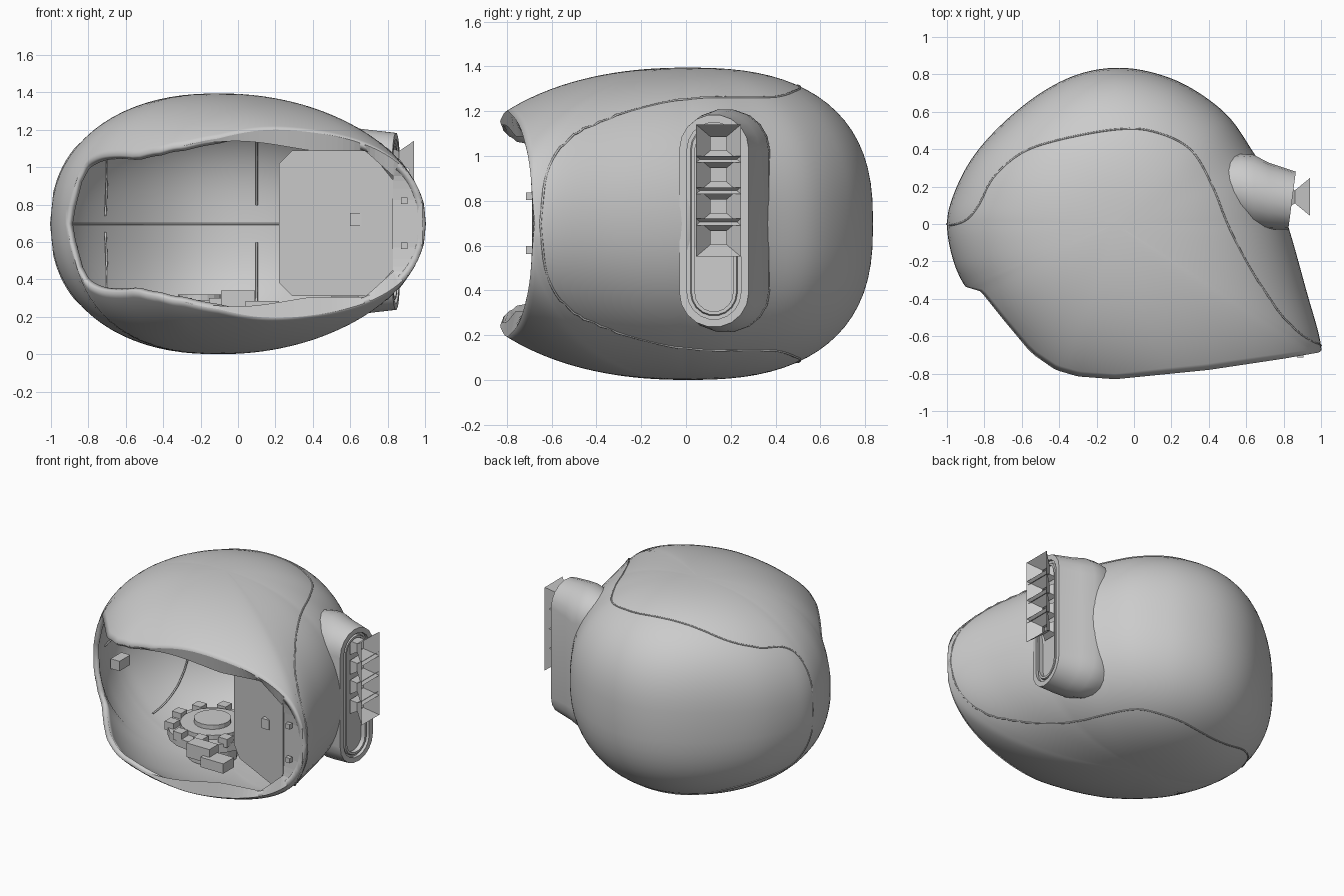
import bpy, bmesh, math
from mathutils import Vector

if "Cube" in bpy.data.objects:
    bpy.data.objects.remove(bpy.data.objects["Cube"])

GREY = (0.6, 0.6, 0.6, 1)
mat = bpy.data.materials.new("plain grey")
mat.diffuse_color = GREY
mat.use_nodes = True
mat.node_tree.nodes["Principled BSDF"].inputs["Base Color"].default_value = GREY

CENTRE, MID, HALF = Vector((-0.1, 0)), 0.697, 0.697
PLAN = [(.5, .58), (.3, .73), (.1, .81), (-.1, .835), (-.3, .8), (-.5, .7), (-.7, .54),
        (-.86, .36), (-.96, .17), (-1, 0), (-.965, -.2), (-.89, -.36), (-.76, -.575),
        (-.48, -.9), (-.27, -.99), (0, -1.06), (.3, -1.11), (.6, -1.06), (.85, -.94),
        (.98, -.8), (1, -.65), (.92, -.35), (.83, -.03), (.75, .2), (.64, .38)]
FRONT = [(-1.2, -.3), (-.92, -.33), (-.82, -.36), (-.7, -.51), (-.55, -.69), (-.42, -.78),
         (-.3, -.815), (-.1, -.83), (.4, -.78), (.8, -.72), (1.2, -.65)]


def smooth_loop(pts, steps):
    """Closed spline through plan points."""
    out, n = [], len(pts)
    for i in range(n):
        a, b, c, d = (Vector(pts[(i + k) % n]) for k in (-1, 0, 1, 2))
        for s in range(steps):
            t = s / steps
            out.append(0.5 * (2 * b + (c - a) * t + (2 * a - 5 * b + 4 * c - d) * t**2
                              + (3 * b - a - 3 * c + d) * t**3))
    return out


STEPS = 8
RAYS = [p - CENTRE for p in smooth_loop(PLAN, STEPS)]
N = len(RAYS)
# Rounder radii used towards the poles
ROUND = [sum(RAYS[(i + k) % N].length for k in range(-20, 21)) / 41 for i in range(N)]


def front_y(x):
    for (x0, y0), (x1, y1) in zip(FRONT, FRONT[1:]):
        if x <= x1:
            return y0 + (y1 - y0) * (x - x0) / (x1 - x0)
    return FRONT[-1][1]


def shell_point(i, c, side=1, scale=1):
    """Point on the shell: c runs from 0 at the pole to 1 at the equator."""
    d = RAYS[i].normalized()
    e = 2.17 - 0.1 * d.x + 0.42 * max(0, d.y)
    s = max(0, 1 - c**e) ** (1 / e)
    r = (ROUND[i] + (RAYS[i].length - ROUND[i]) * c * c) * c * scale
    return Vector((CENTRE.x + d.x * r, d.y * r, MID + side * HALF * scale * s))


def bisect(test):
    """Largest value from 0 to 1 that passes the test."""
    lo, hi = 0, 1
    for _ in range(30):
        c = (lo + hi) / 2
        lo, hi = (c, hi) if test(c) else (lo, c)
    return hi


def on_shell(x, y, side=1, scale=1):
    """Point on the shell above or below a plan position."""
    q = Vector((x, y)) - CENTRE
    i = max(range(N), key=lambda k: RAYS[k].normalized().dot(q.normalized()))
    c = bisect(lambda t: (shell_point(i, t, 1, scale).xy - CENTRE).length < q.length)
    p = shell_point(i, c, side, scale)
    if c < 0.999:
        p.xy = (x, y)
    return p


def finish(name, bm, smooth=None):
    me = bpy.data.meshes.new(name)
    bm.to_mesh(me)
    bm.free()
    ob = bpy.data.objects.new(name, me)
    bpy.context.collection.objects.link(ob)
    me.materials.append(mat)
    if smooth:
        bpy.ops.object.select_all(action='DESELECT')
        ob.select_set(True)
        bpy.context.view_layer.objects.active = ob
        bpy.ops.object.shade_smooth_by_angle(angle=math.radians(smooth))
    return ob


def loft(name, loops, smooth=None, cap=True, closed=True):
    bm = bmesh.new()
    rows = [[bm.verts.new(p) for p in loop] for loop in loops]
    n = len(rows[0])
    for a, b in zip(rows, rows[1:]):
        for i in range(n if closed else n - 1):
            j = (i + 1) % n
            bm.faces.new((a[i], a[j], b[j], b[i]))
    if cap:
        bm.faces.new(rows[-1])
    bmesh.ops.recalc_face_normals(bm, faces=bm.faces)
    return finish(name, bm, smooth)


def box(name, loc, size):
    bm = bmesh.new()
    bmesh.ops.create_cube(bm, size=1)
    for v in bm.verts:
        v.co = Vector(loc) + Vector(a * b for a, b in zip(v.co, size))
    return finish(name, bm)


def tube(name, pts, r=0.006):
    cu = bpy.data.curves.new(name, 'CURVE')
    cu.dimensions, cu.bevel_depth, cu.bevel_resolution = '3D', r, 1
    sp = cu.splines.new('POLY')
    sp.points.add(len(pts) - 1)
    for q, p in zip(sp.points, pts):
        q.co = (*p, 1)
    ob = bpy.data.objects.new(name, cu)
    bpy.context.collection.objects.link(ob)
    cu.materials.append(mat)


# Egg shaped shell, stopping at the front opening
def inside(i, c):
    p = shell_point(i, c)
    return p.y >= front_y(p.x)


LIMITS = [1 if inside(i, 1) else bisect(lambda c: inside(i, c)) for i in range(N)]
ROWS = 20
bm = bmesh.new()
for side in (1, -1):
    grid = [[bm.verts.new(shell_point(i, math.sin(math.asin(c) * k / ROWS), side))
             for k in range(ROWS + 1)] for i, c in enumerate(LIMITS)]
    for i, a in enumerate(grid):
        b = grid[(i + 1) % N]
        for k in range(ROWS):
            f = (a[k], a[k + 1], b[k + 1], b[k])
            bm.faces.new(f if side > 0 else f[::-1])
bmesh.ops.remove_doubles(bm, verts=bm.verts, dist=0.001)
bmesh.ops.recalc_face_normals(bm, faces=bm.faces)
if max(bm.faces, key=lambda f: f.calc_center_median().z).normal.z < 0:
    bmesh.ops.reverse_faces(bm, faces=bm.faces)
shell = finish("shell", bm, 40)
sol = shell.modifiers.new("thickness", 'SOLIDIFY')
sol.thickness, sol.offset = 0.035, -1

# Broad rim at the left end of the opening, tapering out along the lips
edge = [i for i in range(N) if LIMITS[i] < 1 and shell_point(i, LIMITS[i]).x > -0.3]
outer = [shell_point(i, LIMITS[i], 1) for i in edge] + [shell_point(i, LIMITS[i], -1) for i in edge[::-1]]
inner = []
for p in outer:
    x = min(p.x, 0.83)
    top = 0.39 - max(0, x - 0.68) * 0.9
    q = Vector((x, p.y + 0.02, MID + max(-top, min(top, p.z - MID))))
    inner.append(p.lerp(q, min(1, (p.x + 0.3) / 0.7)))
loft("opening_rim", [outer, inner], cap=False, closed=False)
for z in (0.58, 0.82):
    box("rim_stud", (0.89, -0.7, z), (0.035, 0.03, 0.035))

# Slanted interior panel with clipped corners
shape = [(.22, .38), (.29, .31), (.7, .31), (.83, .45), (.83, .93), (.7, 1.09), (.29, 1.09), (.22, 1.02)]
slant = lambda x: -0.36 - (x - 0.22) * 0.52
loft("interior_panel", [[(x, slant(x) + d, z) for x, z in shape] for d in (0.02, 0)])
box("panel_knob", (0.63, slant(0.63), 0.72), (0.06, 0.04, 0.07))

# Thin seams on the outside, with a guard point at each end
SEAM = [(-1.1, -.01), (-1, -.01), (-.9, .02), (-.83, .1), (-.75, .25), (-.6, .38), (-.4, .45),
        (-.1, .505), (.1, .495), (.3, .4), (.42, .2), (.5, 0), (.6, -.2), (.7, -.36), (.8, -.5),
        (.92, -.61), (1.02, -.65), (1.1, -.68)]
seam = smooth_loop(SEAM, 6)[6:6 * (len(SEAM) - 2) + 1]
for side in (1, -1):
    tube("outer_seam", [on_shell(*p, side) for p in seam], 0.005)
    # Ribs on the inner wall
    for x, back in ((0.1, 0.76), (-0.7, 0.48)):
        tube("inner_rib", [on_shell(x, back * (1 - k / 12), side, 0.945) for k in range(12)])
belt = [i for i in range(N) if RAYS[i].x < 0.35 and RAYS[i].y > -0.2]
tube("inner_belt", [shell_point(i, 1, 1, 0.95) for i in belt])


# Flared side intake with a recessed slot
def slot(x, cy, w, h, tilt=0.0):
    pts = []
    for k in range(20):
        a = math.pi * (k if k < 10 else k - 10) / 9 + (0 if k < 10 else math.pi)
        dz = h - w if k < 10 else w - h
        y = cy + w * math.cos(a)
        pts.append((x + tilt * (y - 0.125), y, 0.71 + dz + w * math.sin(a)))
    return pts


loft("side_intake", [slot(.5, .21, .155, .475), slot(.57, .195, .18, .495), slot(.64, .175, .195, .5),
                     slot(.72, .15, .178, .49),
                     slot(.845, .125, .155, .475, .13), slot(.845, .125, .12, .44, .13),
                     slot(.825, .125, .12, .44, .13), slot(.825, .125, .105, .425, .13),
                     slot(.84, .125, .1, .42, .13), slot(.84, .125, .085, .405, .13),
                     slot(.81, .125, .085, .405, .13)], 35)

# Stack of open square funnels in the intake
for k in range(4):
    z = 1.055 - 0.14 * k
    ring = lambda x, w, h: [(x, 0.145 + a * w, z + b * h)
                            for a, b in ((-1, -1), (1, -1), (1, 1), (-1, 1))]
    loft("intake_funnel", [ring(.94, .1, .085), ring(.86, .035, .03), ring(.82, .06, .05)])


# Round console on the floor
def disc(name, r, z0, z1):
    bm = bmesh.new()
    bmesh.ops.create_cone(bm, cap_ends=True, segments=20, radius1=r, radius2=r, depth=z1 - z0)
    bmesh.ops.translate(bm, vec=(-0.2, 0, (z0 + z1) / 2), verts=bm.verts)
    finish(name, bm)


for name, r, z0, z1 in (("console_base", .16, .05, .2), ("console_table", .29, .2, .26),
                        ("console_ring", .21, .26, .29), ("console_hub", .12, .29, .32)):
    disc(name, r, z0, z1)
for k in range(10):
    a = math.tau * k / 10
    box("console_block", (-0.2 + .26 * math.cos(a), .26 * math.sin(a), .27), (.07, .07, .06))
box("floor_box", (0, -0.4, 0.29), (0.18, 0.1, 0.1))
box("floor_step", (0.13, -0.42, 0.25), (0.18, 0.12, 0.07))
box("wall_box", (-0.89, -0.05, 0.55), (0.07, 0.12, 0.07))
